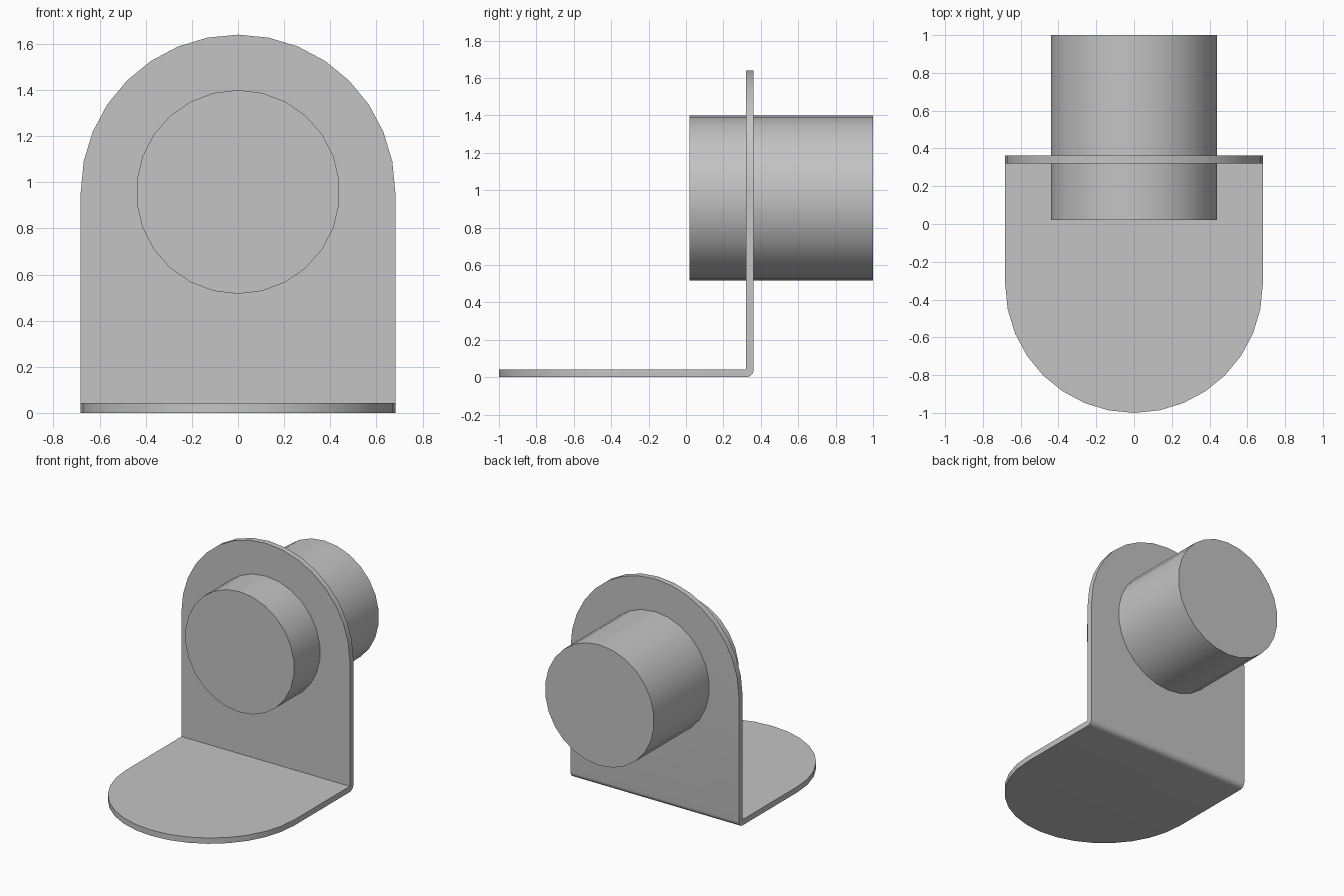
import bpy, bmesh, math
from mathutils import Matrix, Vector

cube = bpy.data.objects.get("Cube")
if cube:
    bpy.data.objects.remove(cube, do_unlink=True)

WIDTH = 0.682          # half width, also the radius of both rounded ends
THICK = 0.042
BEND_Y = 0.32          # inner corner of the bend
HUB_Z = 0.958
ARC_STEPS, BEND_STEPS = 8, 6

grey = bpy.data.materials.new("light grey")
grey.use_nodes = True
grey.diffuse_color = (0.55, 0.55, 0.55, 1)
grey.node_tree.nodes["Principled BSDF"].inputs["Base Color"].default_value = grey.diffuse_color


def add_object(name, bm):
    bmesh.ops.recalc_face_normals(bm, faces=bm.faces)
    mesh = bpy.data.meshes.new(name)
    bm.to_mesh(mesh)
    bm.free()
    mesh.materials.append(grey)
    obj = bpy.data.objects.new(name, mesh)
    bpy.context.collection.objects.link(obj)
    bpy.ops.object.select_all(action="DESELECT")
    obj.select_set(True)
    bpy.context.view_layer.objects.active = obj
    bpy.ops.object.shade_smooth_by_angle(angle=math.radians(30))
    return obj


# Bent sheet: rows of (half width, inner point, outward direction) from toe to top
down, back = Vector((0, 0, -1)), Vector((0, 1, 0))
arc = [math.pi / 2 * i / ARC_STEPS for i in range(ARC_STEPS + 1)]
rows = [(WIDTH * math.sin(a), Vector((0, -1 + WIDTH * (1 - math.cos(a)), THICK)), down)
        for a in arc]
for i in range(BEND_STEPS + 1):
    a = math.pi / 2 * i / BEND_STEPS
    rows.append((WIDTH, Vector((0, BEND_Y, THICK)), down * math.cos(a) + back * math.sin(a)))
rows += [(WIDTH * math.cos(a), Vector((0, BEND_Y, HUB_Z + WIDTH * math.sin(a))), back)
         for a in arc]

bm = bmesh.new()
rings = []
for half, inner, out in rows:
    side = Vector((half, 0, 0))
    outer = inner + out * THICK
    rings.append([bm.verts.new(p) for p in (inner - side, inner + side, outer + side, outer - side)])
for r, s in zip(rings, rings[1:]):
    for k in range(4):
        n = (k + 1) % 4
        bm.faces.new((r[k], r[n], s[n], s[k]))
bmesh.ops.remove_doubles(bm, verts=bm.verts, dist=0.0005)
bmesh.ops.dissolve_limit(bm, angle_limit=0.01, verts=bm.verts, edges=bm.edges)
add_object("bent_bracket", bm)

# Solid cylinder running through the upright plate
FRONT, REAR = 0.02, 1.0
bm = bmesh.new()
bmesh.ops.create_cone(bm, cap_ends=True, segments=26, radius1=0.442, radius2=0.442,
                      depth=REAR - FRONT)
bmesh.ops.transform(bm, verts=bm.verts,
                    matrix=Matrix.Translation((0, (FRONT + REAR) / 2, HUB_Z))
                    @ Matrix.Rotation(math.pi / 2, 4, "X"))
add_object("cross_cylinder", bm)
